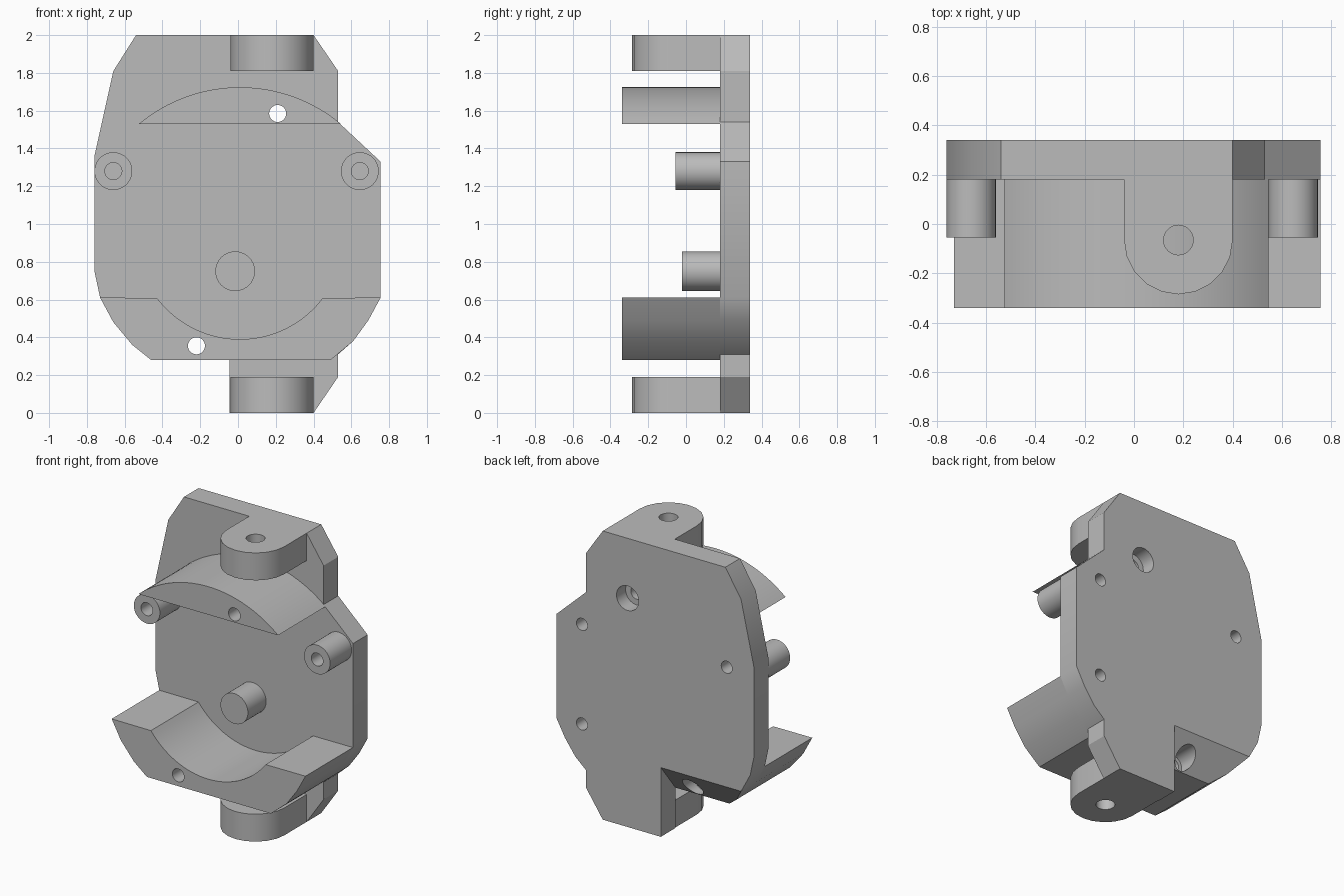
import bpy, bmesh, math
from mathutils import Vector

if "Cube" in bpy.data.objects:
    bpy.data.objects.remove(bpy.data.objects["Cube"], do_unlink=True)

grey = bpy.data.materials.new("plain grey")
grey.use_nodes = True
grey.diffuse_color = (0.5, 0.5, 0.5, 1)
grey.node_tree.nodes["Principled BSDF"].inputs["Base Color"].default_value = (0.5, 0.5, 0.5, 1)

FRONT, FACE, BACK = -0.34, 0.18, 0.34
PLACE = {
    "y": lambda a, b, d: Vector((a, d, b)),   # profile in x, z
    "z": lambda a, b, d: Vector((a, b, d)),   # profile in x, y
    "x": lambda a, b, d: Vector((d, a, b)),   # profile in y, z
}


def prism(name, profile, start, end, axis="y"):
    """Extrude a closed profile between two depths along an axis."""
    bm = bmesh.new()
    verts = [bm.verts.new(PLACE[axis](a, b, start)) for a, b in profile]
    face = bm.faces.new(verts)
    moved = bmesh.ops.extrude_face_region(bm, geom=[face])["geom"]
    shift = PLACE[axis](0, 0, end - start)
    bmesh.ops.translate(bm, vec=shift, verts=[g for g in moved if isinstance(g, bmesh.types.BMVert)])
    bmesh.ops.recalc_face_normals(bm, faces=bm.faces)
    mesh = bpy.data.meshes.new(name)
    bm.to_mesh(mesh)
    bm.free()
    obj = bpy.data.objects.new(name, mesh)
    mesh.materials.append(grey)
    bpy.context.collection.objects.link(obj)
    return obj


def arc(cx, cy, r, start, end, steps):
    angles = [math.radians(start + (end - start) * i / steps) for i in range(steps + 1)]
    return [(cx + r * math.cos(t), cy + r * math.sin(t)) for t in angles]


def rod(name, cx, cy, r, start, end, axis="y"):
    return prism(name, arc(cx, cy, r, 0, 360, 40)[:-1], start, end, axis)


def activate(obj):
    bpy.ops.object.select_all(action="DESELECT")
    obj.select_set(True)
    bpy.context.view_layer.objects.active = obj


def cut(obj, cutter):
    """Subtract the cutter and discard it."""
    cutter.hide_render = True
    mod = obj.modifiers.new("cut", "BOOLEAN")
    mod.operation, mod.solver, mod.object = "DIFFERENCE", "EXACT", cutter
    activate(obj)
    bpy.ops.object.modifier_apply(modifier=mod.name)
    bpy.data.objects.remove(cutter, do_unlink=True)


# Back plate
plate = prism("back_plate", [
    (-0.54, 2), (0.40, 2), (0.53, 1.81), (0.53, 1.54), (0.755, 1.33), (0.755, 0.61),
    (0.69, 0.49), (0.61, 0.38), (0.53, 0.31), (0.53, 0.19), (0.40, 0), (-0.045, 0),
    (-0.045, 0.28), (-0.46, 0.28), (-0.56, 0.36), (-0.66, 0.48), (-0.73, 0.61),
    (-0.76, 0.75), (-0.76, 1.36), (-0.66, 1.81)], FACE, BACK)

# Sloped relief under the lower back edge
cut(plate, prism("relief_cutter", [(0.10, 0.18), (0.42, 0.58), (0.42, 0.18)], -1, -0.045, "x"))

# Lower cradle with its round trough
cradle = prism("lower_cradle",
               arc(0.01, 0.94, 0.55, 217, 323, 32)
               + [(0.755, 0.61), (0.69, 0.49), (0.61, 0.38), (0.49, 0.28), (-0.46, 0.28),
                  (-0.56, 0.36), (-0.66, 0.48), (-0.73, 0.61)], FRONT, FACE)

# Upper curved ledge
ledge = prism("upper_ledge", arc(0.01, 0.89, 0.834, 50.1, 129.9, 32), FRONT, FACE)

# Screw holes with wide counterbores at the back
for part, x, z, wide, depth in ((ledge, 0.21, 1.585, 0.085, 0.24),
                                (cradle, -0.22, 0.355, 0.07, 0.12)):
    for target in (part, plate):
        cut(target, rod("screw_cutter", x, z, 0.045, -0.5, 0.5))
        if target is plate or depth < FACE:
            cut(target, rod("counterbore_cutter", x, z, wide, depth, 0.5))

# Blind holes in the back
for x, z in ((0.56, 1.31), (-0.55, 1.31), (0.56, 0.62)):
    cut(plate, rod("blind_cutter", x, z, 0.042, 0.22, 0.5))

# Hollow bosses and the solid centre pin
parts = [plate, cradle, ledge]
for name, x in (("left_boss", 0.645), ("right_boss", -0.66)):
    boss = rod(name, x, 1.28, 0.1, -0.055, FACE)
    cut(boss, rod("boss_cutter", x, 1.28, 0.045, -0.2, 0.12))
    parts.append(boss)
parts.append(rod("centre_pin", -0.015, 0.75, 0.105, -0.02, FACE))

# Hinge ears at top and bottom
for name, low, high in (("top_ear", 1.81, 2), ("bottom_ear", 0, 0.19)):
    ear = prism(name, [(0.4, FACE), (-0.04, FACE)] + arc(0.18, -0.065, 0.22, 180, 360, 10),
                low, high, "z")
    cut(ear, rod("pivot_cutter", 0.18, -0.065, 0.06, low - 0.1, high + 0.1, "z"))
    parts.append(ear)

for part in parts:
    activate(part)
    bpy.ops.object.shade_smooth_by_angle(angle=math.radians(30))
